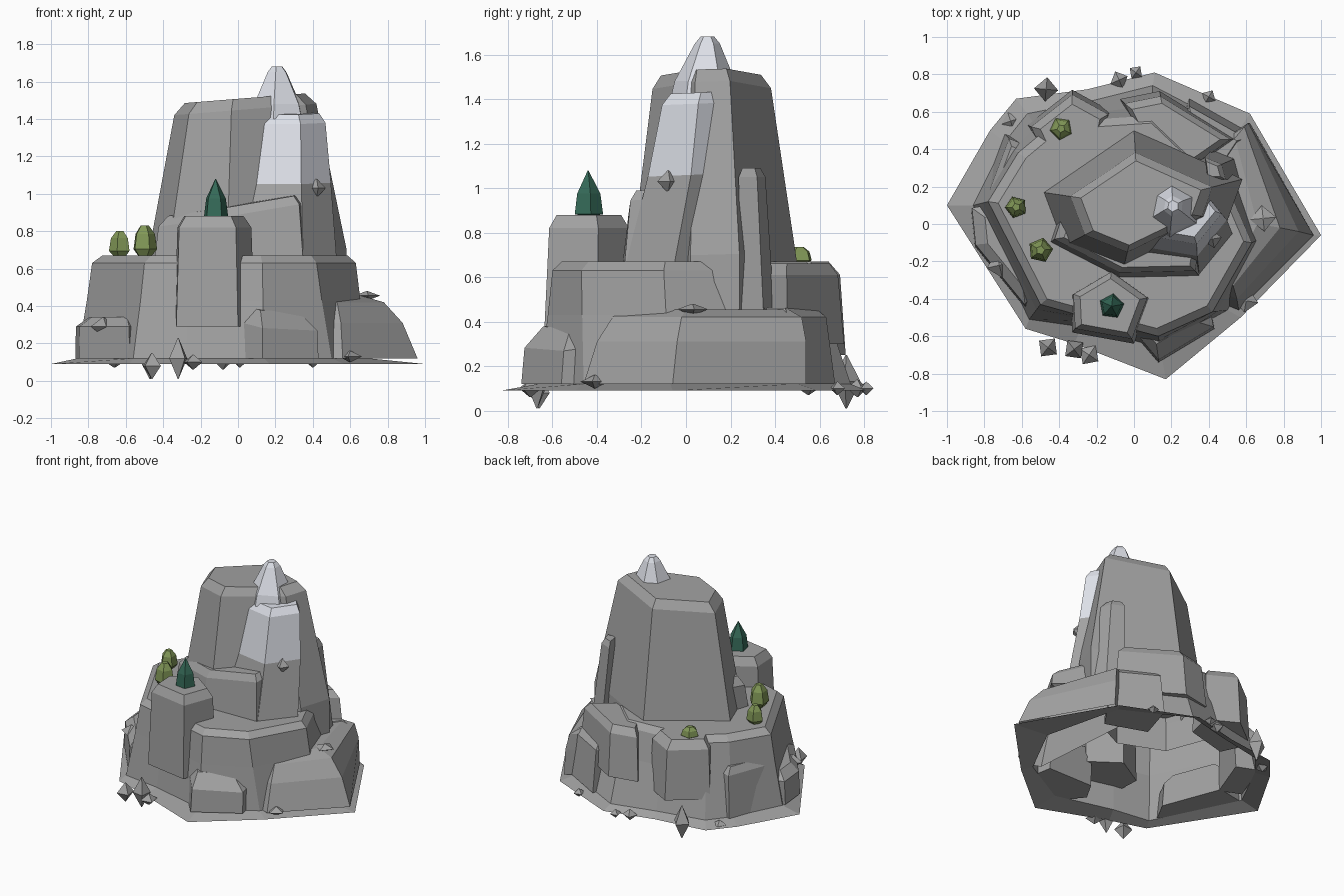
import bpy, bmesh, math, random
from mathutils import Vector

random.seed(4)
cube = bpy.data.objects.get("Cube")
if cube:
    bpy.data.objects.remove(cube, do_unlink=True)


def material(name, colour):
    mat = bpy.data.materials.new(name)
    mat.use_nodes = True
    mat.diffuse_color = (*colour, 1)
    mat.node_tree.nodes["Principled BSDF"].inputs["Base Color"].default_value = (*colour, 1)
    return mat


stone = material("grey stone", (.36, .36, .36))
snow = material("pale snow", (.72, .74, .8))
leaf = material("olive leaf", (.22, .31, .095))
pine = material("dark pine", (.035, .14, .095))


def finish(name, bm, *mats):
    bmesh.ops.recalc_face_normals(bm, faces=bm.faces)
    mesh = bpy.data.meshes.new(name)
    bm.to_mesh(mesh)
    bm.free()
    for mat in mats:
        mesh.materials.append(mat)
    obj = bpy.data.objects.new(name, mesh)
    bpy.context.collection.objects.link(obj)


def rock(name, outline, levels, tilt=(0, 0), mats=(stone,), snow_line=None, bottom=False):
    """Stack scaled copies of an outline; each level is height, scale, shift x, shift y.
    The tilt slopes every level above the first."""
    bm = bmesh.new()
    points = [Vector(p) for p in outline]
    centre = sum(points, Vector((0, 0))) / len(points)
    rings = []
    for i, (z, scale, dx, dy) in enumerate(levels):
        ring = []
        for p in points:
            q = (p - centre) * scale
            lift = q.dot(Vector(tilt)) if i else 0
            ring.append(bm.verts.new((centre.x + q.x + dx, centre.y + q.y + dy, z + lift)))
        rings.append(ring)
    for low, high in zip(rings, rings[1:]):
        for i in range(len(points)):
            j = (i + 1) % len(points)
            bm.faces.new((low[i], low[j], high[j], high[i]))
    bm.faces.new(rings[-1])
    if bottom:
        bm.faces.new(rings[0][::-1])
    if snow_line:
        for face in bm.faces:
            face.material_index = int(face.calc_center_median().z > snow_line)
    finish(name, bm, *mats)


def loft(name, rings):
    """Skin rings that share a point count, each with its own height."""
    bm = bmesh.new()
    made = [[bm.verts.new((x, y, z)) for x, y in ring] for z, ring in rings]
    for low, high in zip(made, made[1:]):
        for i in range(len(low)):
            j = (i + 1) % len(low)
            bm.faces.new((low[i], low[j], high[j], high[i]))
    bm.faces.new(made[-1])
    finish(name, bm, stone)


# Hollow lower tier with a thin skirt around its foot
skirt = [(-1, .1), (-.58, -.56), (-.32, -.64), (.17, -.83), (.57, -.5), (1, -.06),
         (.62, .59), (.11, .81), (-.25, .72), (-.63, .67), (-.77, .5)]
foot = [(-.86, .1), (-.56, -.51), (-.28, -.55), (.14, -.66), (.5, -.46), (.7, -.07),
        (.56, .5), (.1, .74), (-.22, .66), (-.57, .59), (-.69, .44)]
brow = [(-.78, .12), (-.5, -.43), (-.25, -.5), (.13, -.6), (.42, -.47), (.63, -.1),
        (.5, .2), (.1, .58), (-.2, .56), (-.5, .48), (-.62, .38)]
rim = [(x * .93, y * .93) for x, y in brow]
waist = [(.35 * a + .65 * c, .35 * b + .65 * d) for (a, b), (c, d) in zip(foot, brow)]
loft("lower_tier", [(.09, skirt), (.12, foot), (.43, waist), (.63, brow), (.67, rim)])

# Tall central column
rock("main_column", [(-.49, .17), (-.38, -.12), (-.06, -.25), (.5, .02), (.58, .24), (0, .5)],
     [(.42, 1, 0, 0), (.66, 1, 0, 0), (1.45, .71, 0, 0), (1.51, .6, 0, 0)], tilt=(.08, 0))

# Sloping slab across the front of the column
rock("front_slab", [(-.45, -.1), (-.08, -.29), (.35, -.28), (.4, .05), (-.4, .05)],
     [(.62, 1, 0, 0), (.89, .94, 0, .02), (.94, .84, .01, .03)], tilt=(.17, .05))

# Snow-capped buttress and summit
rock("snow_buttress", [(0, -.22), (.35, -.28), (.53, -.06), (.32, .2), (.06, .16)],
     [(.62, 1, 0, 0), (1.06, .88, 0, .08), (1.38, .74, .01, .11), (1.43, .62, .01, .12)],
     tilt=(0, .04), mats=(stone, snow), snow_line=1.08)
rock("snow_summit", [(.07, .02), (.19, -.07), (.34, 0), (.35, .16), (.2, .24), (.1, .17)],
     [(1.4, 1, 0, 0), (1.48, .88, 0, 0), (1.65, .36, 0, .01), (1.68, .2, 0, .01)], mats=(snow,))

# Pillars standing against the lower tier
rock("pine_pillar", [(-.34, -.38), (-.33, -.58), (0, -.64), (.09, -.4), (-.12, -.25)],
     [(.29, 1, 0, 0), (.82, .92, 0, .01), (.88, .74, 0, .01)], bottom=True)
rock("back_pillar", [(-.56, .53), (-.47, .34), (-.17, .42), (-.13, .6), (-.33, .71)],
     [(.25, 1.04, 0, 0), (.61, .96, 0, -.01), (.67, .74, 0, -.02)], bottom=True)
rock("slim_pillar", [(.44, .24), (.57, .24), (.54, .35), (.42, .4)],
     [(.4, 1, 0, 0), (1.05, .75, -.06, -.02), (1.09, .5, -.07, -.02)])
rock("back_block", [(.02, .5), (.3, .3), (.53, .46), (.14, .7), (-.06, .66)],
     [(.3, 1.06, 0, 0), (.61, .96, 0, -.01), (.66, .8, 0, -.02)], bottom=True)
rock("back_step", [(.22, .4), (.5, .3), (.62, .48), (.3, .66)],
     [(.12, 1.05, 0, 0), (.42, .95, -.01, -.02), (.46, .76, -.02, -.03)], bottom=True)

# Boulders leaning on the base
loft("right_boulder", [
    (.12, [(.46, -.42), (.56, -.46), (.96, -.06), (.62, .54), (.4, .4)]),
    (.31, [(.46, -.36), (.55, -.4), (.88, -.04), (.61, .54), (.4, .4)]),
    (.42, [(.46, -.3), (.53, -.33), (.78, -.02), (.59, .52), (.4, .4)]),
    (.455, [(.46, -.26), (.51, -.28), (.66, 0), (.54, .46), (.4, .4)])])
rock("front_boulder", [(-.04, -.54), (.13, -.74), (.43, -.56), (.4, -.4), (.04, -.4)],
     [(.12, 1, 0, 0), (.3, .98, 0, .01), (.39, .68, -.03, .03)], tilt=(-.12, .12), bottom=True)
rock("left_boulder", [(-.87, .08), (-.85, -.12), (-.58, -.45), (-.5, -.3), (-.66, .12)],
     [(.12, 1, 0, 0), (.29, .98, 0, .01), (.34, .7, .02, .02)], bottom=True)
rock("back_left_boulder", [(-.81, .16), (-.66, .1), (-.54, .42), (-.69, .48)],
     [(.12, 1, 0, 0), (.42, .88, .02, 0), (.47, .66, .03, 0)], bottom=True)


def gem(name, x, y, low, high, radius, mat, sides=5, belt=(.5,), taper=.05):
    """Faceted lump: a belt or two between narrow ends."""
    turn = random.uniform(0, math.tau)
    outline = [(x + radius * math.cos(turn + math.tau * i / sides),
                y + radius * math.sin(turn + math.tau * i / sides)) for i in range(sides)]
    levels = [(low, taper, 0, 0)]
    levels += [(low + (high - low) * b, 1 - .18 * i, 0, 0) for i, b in enumerate(belt)]
    levels.append((high, taper, 0, 0))
    rock(name, outline, levels, mats=(mat,), bottom=True)


# Loose stones: x, y, middle height, half height, radius
stones = [(-.47, .72, .13, .12, .065), (-.32, -.67, .12, .11, .06), (-.46, -.66, .08, .07, .06),
          (-.24, -.7, .1, .04, .06), (-.08, .77, .1, .04, .05), (.01, .81, .1, .03, .04),
          (.4, .68, .1, .03, .04), (-.66, .55, .1, .03, .05), (.69, .03, .455, .025, .07),
          (.6, -.41, .13, .03, .065), (-.72, -.22, .29, .05, .07), (.42, -.08, 1.03, .05, .05),
          (.5, .3, .46, .03, .06)]
for i, (x, y, z, half, radius) in enumerate(stones):
    gem(f"loose_stone_{i + 1}", x, y, z - half, z + half, radius, stone, sides=4)

# Bushes and the small pine
for i, (x, y, top, radius) in enumerate([(-.63, .09, .8, .06), (-.5, -.14, .83, .068), (-.39, .51, .735, .062)]):
    gem(f"bush_{i + 1}", x, y, .65, top, radius, leaf, belt=(.3, .75), taper=.35)
gem("pine_tree", -.12, -.44, .87, 1.08, .068, pine, belt=(.06, .5), taper=.02)
